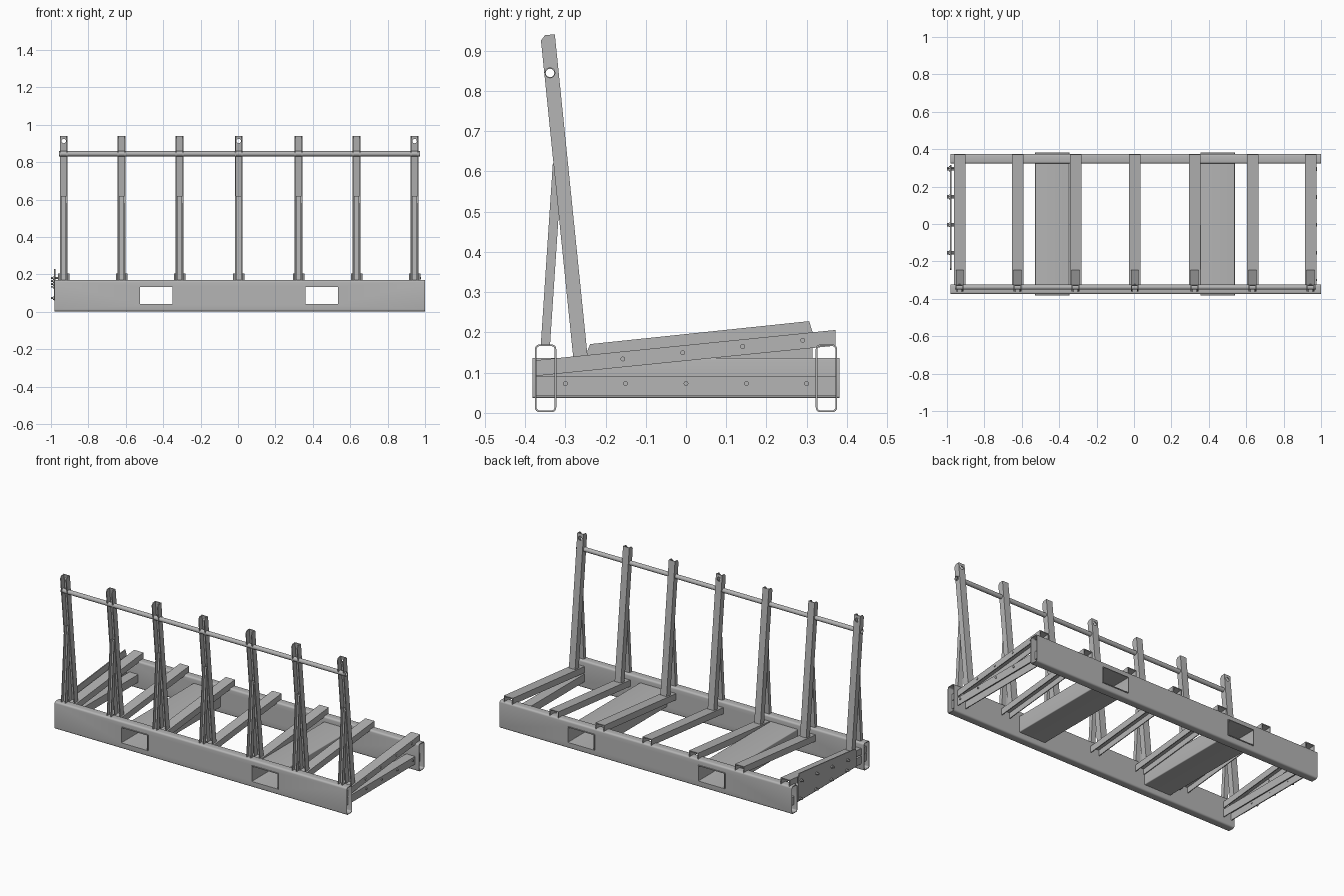
import bpy, bmesh, math
from mathutils import Vector

old = bpy.data.objects.get("Cube")
if old:
    bpy.data.objects.remove(old)

steel = bpy.data.materials.new("steel_grey")
steel.use_nodes = True
GREY = (0.46, 0.46, 0.46, 1)
steel.diffuse_color = GREY
steel.node_tree.nodes["Principled BSDF"].inputs["Base Color"].default_value = GREY
parts = []


def finish(name, bm):
    bmesh.ops.recalc_face_normals(bm, faces=bm.faces[:])
    mesh = bpy.data.meshes.new(name)
    bm.to_mesh(mesh)
    bm.free()
    mesh.materials.append(steel)
    ob = bpy.data.objects.new(name, mesh)
    bpy.context.collection.objects.link(ob)
    parts.append(ob)
    return ob


def loft(bm, a, b, capped=True):
    """Closed prism between two matching outlines."""
    va, vb = [bm.verts.new(p) for p in a], [bm.verts.new(p) for p in b]
    n = len(va)
    for i in range(n):
        j = (i + 1) % n
        bm.faces.new((va[i], va[j], vb[j], vb[i]))
    if capped:
        bm.faces.new(va)
        bm.faces.new(vb)
    return va, vb


def rounded(cu, cv, w, h, r, seg=4):
    pts = []
    for k, (su, sv) in enumerate(((1, 1), (-1, 1), (-1, -1), (1, -1))):
        for s in range(seg + 1):
            t = math.pi / 2 * (k + s / seg)
            pts.append((cu + su * (w / 2 - r) + r * math.cos(t),
                        cv + sv * (h / 2 - r) + r * math.sin(t)))
    return pts


def on_x(x, pts):
    return [(x, u, v) for u, v in pts]


def on_y(y, pts):
    return [(u, y, v) for u, v in pts]


def tube(name, place, start, end, outer, inner):
    """Hollow section with open ends."""
    bm = bmesh.new()
    oa, ob = loft(bm, place(start, outer), place(end, outer), False)
    ia, ib = loft(bm, place(start, inner), place(end, inner), False)
    n = len(oa)
    for o, i in ((oa, ia), (ob, ib)):
        for k in range(n):
            j = (k + 1) % n
            bm.faces.new((o[k], o[j], i[j], i[k]))
    return finish(name, bm)


def channel(name, x, p0, p1, width, depth, wall, trims=()):
    """U section from p0 to p1 in the yz plane; depth points to the open side."""
    w, d = width / 2, Vector((0, *depth))
    t = wall / d.length
    sec = [(-w, 0), (w, 0), (w, 1), (w - wall, 1),
           (w - wall, t), (wall - w, t), (wall - w, 1), (-w, 1)]
    ends = [[Vector((x + u, *p)) + d * v for u, v in sec] for p in (p0, p1)]
    bm = bmesh.new()
    loft(bm, *ends)
    for co, no in trims:
        geom = bm.verts[:] + bm.edges[:] + bm.faces[:]
        bmesh.ops.bisect_plane(bm, geom=geom, plane_co=(x, *co), plane_no=(0, *no), clear_outer=True)
        bmesh.ops.holes_fill(bm, edges=[e for e in bm.edges if e.is_boundary])
    return finish(name, bm)


def disc(cy, cz, r, n=16):
    return [(cy + r * math.cos(2 * math.pi * k / n), cz + r * math.sin(2 * math.pi * k / n))
            for k in range(n)]


def cut(ob, cutter_bm):
    cutter = finish("cutter", cutter_bm)
    parts.remove(cutter)
    cutter.hide_render = True
    mod = ob.modifiers.new("cut", "BOOLEAN")
    mod.operation, mod.solver, mod.object = "DIFFERENCE", "EXACT", cutter
    bpy.context.view_layer.objects.active = ob
    bpy.ops.object.modifier_apply(modifier=mod.name)
    bpy.data.objects.remove(cutter)


# Long side beams, opened for the fork pockets
POCKETS = (-0.437, 0.447)
PW, PH, PZ = 0.184, 0.1, 0.087
for name, y in (("front_beam", -0.349), ("back_beam", 0.349)):
    beam = tube(name, on_x, -0.98, 1.0, rounded(y, 0.086, 0.053, 0.168, 0.011),
                rounded(y, 0.086, 0.045, 0.16, 0.008))
    bm = bmesh.new()
    for x in POCKETS:
        shape = rounded(x, PZ, PW - 0.002, PH - 0.002, 0.004)
        loft(bm, on_y(y - 0.05, shape), on_y(y + 0.05, shape))
    cut(beam, bm)

# Fork pockets
for x in POCKETS:
    tube("fork_pocket", on_y, -0.381, 0.381, rounded(x, PZ, PW, PH, 0.005),
         rounded(x, PZ, PW - 0.01, PH - 0.008, 0.003))

# Sloped deck ribs, leaning posts and their struts
XS = (-0.932, -0.622, -0.312, 0.004, 0.324, 0.634, 0.944)
ROD_Y, ROD_Z = -0.338, 0.845
for i, x in enumerate(XS):
    channel("deck_rib", x, (-0.371, 0.131), (0.371, 0.206), 0.062, (0, -0.039), 0.005)
    post = channel("post", x, (-0.2435, 0.13), (-0.328, 0.96), 0.042, (-0.036, 0), 0.005,
                   [((0, 0.14), (0, -1)), ((-0.327, 0.941), (-0.1, 1)),
                    ((-0.357, 0.93), (-0.8, 0.6))])
    bm = bmesh.new()
    loft(bm, on_x(x - 0.04, disc(ROD_Y, ROD_Z, 0.0125)), on_x(x + 0.04, disc(ROD_Y, ROD_Z, 0.0125)))
    if i % 3 == 0:
        eye = disc(x, 0.913, 0.012)
        loft(bm, on_y(-0.4, eye), on_y(-0.28, eye))
    cut(post, bm)
    channel("post_strut", x, (-0.338, 0.168), (-0.308, 0.62), 0.03, (-0.023, 0), 0.004)

# Hollow rod joining the posts
tube("top_rod", on_x, -0.957, 0.972, disc(ROD_Y, ROD_Z, 0.0135), disc(ROD_Y, ROD_Z, 0.0105))

# Level channels under the end ribs
for x in (XS[0], XS[-1]):
    channel("lower_channel", x, (-0.372, 0.09), (0.372, 0.09), 0.06, (0, -0.048), 0.005)

# Plate on the right end
bm = bmesh.new()
outline = [(-0.245, 0.06), (0.315, 0.06), (0.315, 0.2), (0.306, 0.228), (-0.238, 0.171), (-0.245, 0.155)]
loft(bm, on_x(-0.983, outline), on_x(-0.977, outline))
finish("end_plate", bm)

# Bolts: long pins through the plate, flat heads on the opposite end
spots = [(-0.3 + 0.15 * k, 0.073) for k in range(5)]
spots += [(-0.157 + 0.149 * k, 0.134 + 0.0155 * k) for k in range(4)]
for y, z in spots:
    for name, a, b, r in (("pin", -1.0, -0.955, 0.005), ("pin_nut", -0.99, -0.975, 0.009),
                          ("bolt_head", 0.972, 0.979, 0.006)):
        if y < -0.25 and name != "bolt_head":
            continue
        bm = bmesh.new()
        loft(bm, on_x(a, disc(y, z, r, 12)), on_x(b, disc(y, z, r, 12)))
        finish(name, bm)

# Smooth the round edges, keep the folds sharp
bpy.ops.object.select_all(action="DESELECT")
for ob in parts:
    ob.select_set(True)
bpy.context.view_layer.objects.active = parts[0]
bpy.ops.object.shade_smooth_by_angle(angle=math.radians(35))
